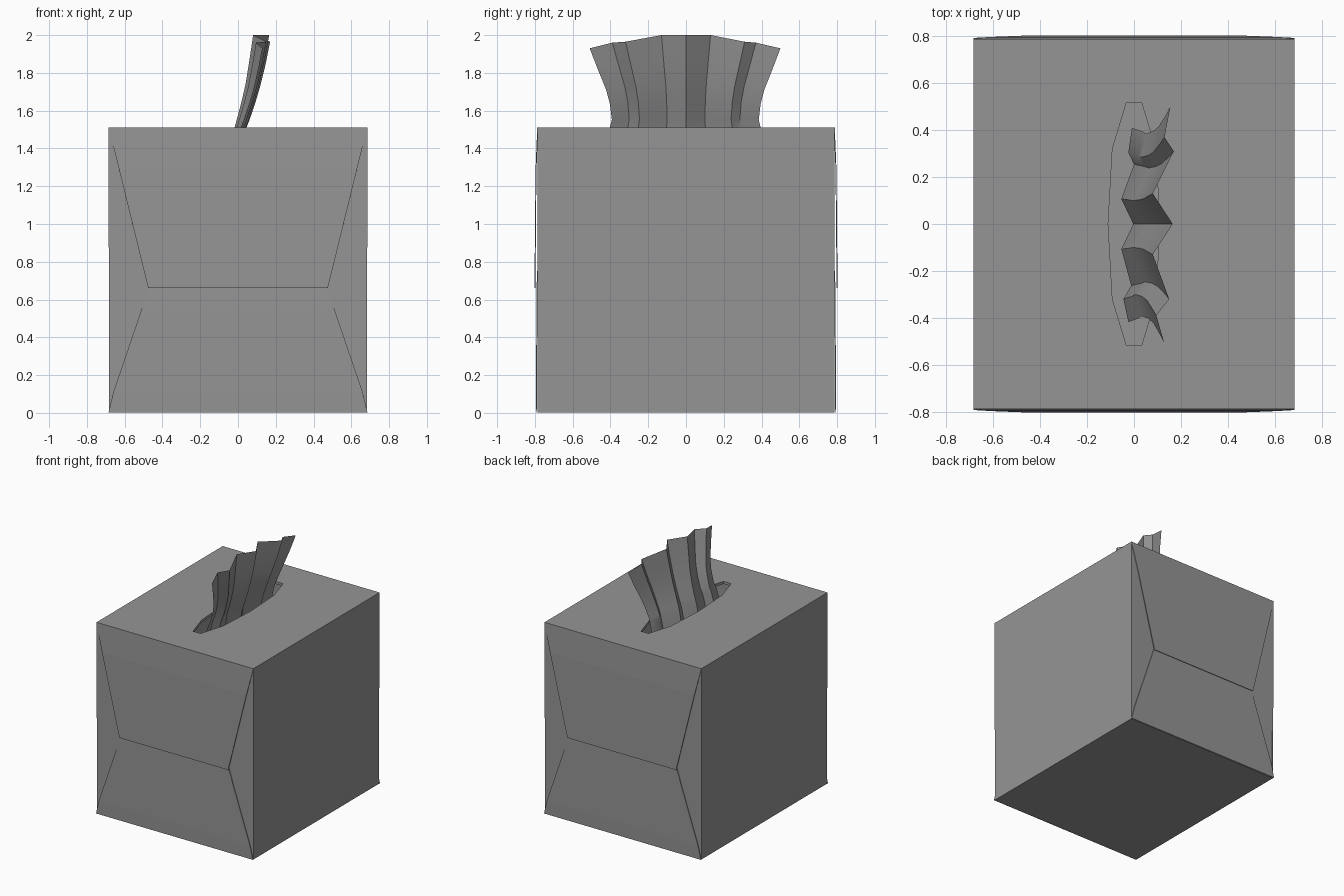
import bpy, bmesh
from mathutils import Vector

cube = bpy.data.objects.get("Cube")
if cube:
    bpy.data.objects.remove(cube)

grey = bpy.data.materials.new("plain grey")
grey.use_nodes = True
colour = (0.3, 0.3, 0.3, 1)
grey.diffuse_color = colour
grey.node_tree.nodes["Principled BSDF"].inputs["Base Color"].default_value = colour

W, D, H = 0.685, 0.785, 1.51   # half width, half depth, height


def finish(name, bm, thickness=0.0):
    bmesh.ops.recalc_face_normals(bm, faces=bm.faces)
    mesh = bpy.data.meshes.new(name)
    bm.to_mesh(mesh)
    bm.free()
    mesh.materials.append(grey)
    obj = bpy.data.objects.new(name, mesh)
    bpy.context.collection.objects.link(obj)
    if thickness:
        mod = obj.modifiers.new("card", "SOLIDIFY")
        mod.thickness = thickness
        mod.offset = 0
    return obj


def strip(name, rows, thickness=0.0):
    """Sheet joining rows that each hold the same number of points."""
    bm = bmesh.new()
    grid = [[bm.verts.new(p) for p in row] for row in rows]
    for a, b in zip(grid, grid[1:]):
        for i in range(len(a) - 1):
            bm.faces.new((a[i], a[i + 1], b[i + 1], b[i]))
    return finish(name, bm, thickness)


# Carton sleeve: right wall, floor and left wall in one folded strip
e = 0.006
ring = [(-W + e, H - e), (-W + e, e), (W - e, e), (W - e, H - e)]
strip("carton_sleeve", [[(x, y, z) for y in (-D, D)] for x, z in ring], 0.012)

# Top panel with the dispensing slot
quarter = [(0.11, 0), (0.092, 0.32), (0.033, 0.515)]
slot = quarter + [(-x, y) for x, y in quarter[::-1]]
slot += [(-x, -y) for x, y in quarter[1:]] + [(x, -y) for x, y in quarter[:0:-1]]
bm = bmesh.new()
outline = [(W, D), (-W, D), (-W, -D), (W, -D)]
edges = []
for loop in (outline, slot):
    vs = [bm.verts.new((x, y, H - 0.01)) for x, y in loop]
    edges += [bm.edges.new((vs[i - 1], vs[i])) for i in range(len(vs))]
bmesh.ops.triangle_fill(bm, use_beauty=True, use_dissolve=False, edges=edges,
                        normal=Vector((0, 0, 1)))
finish("top_panel", bm, 0.02)

# Overlapping end flaps on front and back: rows of (half width, depth, height)
upper = [(W, D, H), (0.63, 0.794, 1.29), (0.527, 0.798, 0.87), (0.475, 0.8, 0.66)]
lower = [(W, 0.79, 0.003), (0.66, 0.792, 0.11), (0.51, 0.789, 0.55), (0.475, 0.788, 0.66),
         (0.44, 0.787, 0.75)]
for end, s in (("front", -1), ("back", 1)):
    for part, rows in (("upper", upper), ("lower", lower)):
        strip(f"{end}_{part}_flap", [[(-w, s * d, z), (w, s * d, z)] for w, d, z in rows], 0.005)
    for side, m in (("left", 1), ("right", -1)):
        strip(f"{end}_{side}_flap", [[(m * x, s * (D - 0.004), z) for z in (0.008, H - 0.004)]
                                     for x in (W - 0.002, 0.36)], 0.005)

# Tissue: pleated sheet that leans and fans out, columns of (y, pleat offset, top height)
columns = [(-0.51, 0.01, 1.93), (-0.39, -0.025, 1.96), (-0.32, 0.03, 1.965),
           (-0.13, -0.04, 2), (0, 0.045, 2), (0.13, -0.04, 2),
           (0.31, 0.05, 1.965), (0.37, 0.01, 1.96), (0.5, 0.035, 1.93)]
# Levels of (share of height above the card, lean, pleat depth, spread)
levels = [(-0.4, -0.03, 0.6, 0.82), (0, 0.01, 0.7, 0.79), (0.1, 0.025, 0.75, 0.77),
          (0.3, 0.053, 0.8, 0.79), (0.48, 0.075, 0.85, 0.83), (0.75, 0.1, 0.95, 0.92),
          (1, 0.12, 1, 1)]
tissue = strip("tissue", [[(lean + pleat * depth, y * spread, H + t * (top - H))
                           for y, pleat, top in columns]
                          for t, lean, depth, spread in levels])
bpy.context.view_layer.objects.active = tissue
tissue.select_set(True)
bpy.ops.object.shade_smooth_by_angle(angle=0.7)
